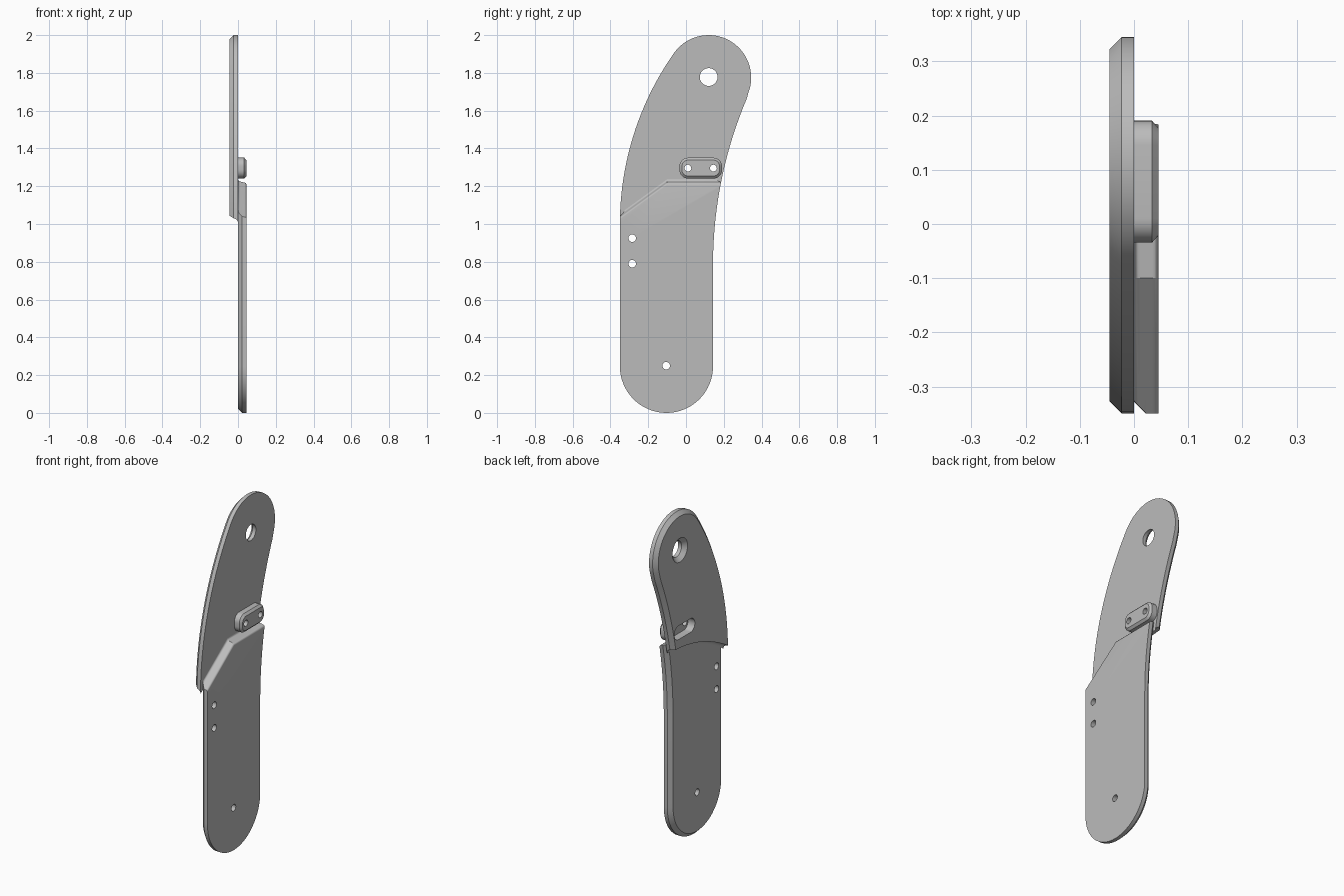
import bpy, bmesh, math
from mathutils import Vector

if "Cube" in bpy.data.objects:
    bpy.data.objects.remove(bpy.data.objects["Cube"], do_unlink=True)

grey = bpy.data.materials.new("plain grey")
grey.use_nodes = True
COLOUR = (0.5, 0.5, 0.5, 1)
grey.diffuse_color = COLOUR
grey.node_tree.nodes["Principled BSDF"].inputs["Base Color"].default_value = COLOUR


def arc(cy, cz, r, start, end, steps):
    """Points (y, z) on an arc, angles in degrees."""
    angles = [math.radians(start + (end - start) * i / steps) for i in range(steps + 1)]
    return [(cy + r * math.cos(a), cz + r * math.sin(a)) for a in angles]


def inset(points, d):
    """Move a counter-clockwise loop inwards by d."""
    result = []
    for i, p in enumerate(points):
        t = Vector(points[(i + 1) % len(points)]) - Vector(points[i - 1])
        t.normalize()
        result.append((p[0] - t.y * d, p[1] + t.x * d))
    return result


def shift(points, dz):
    return [(y, z + dz) for y, z in points]


def loft(name, levels):
    """Solid through (x, loop) levels, capped at both ends."""
    bm = bmesh.new()
    rings = [[bm.verts.new((x, y, z)) for y, z in loop] for x, loop in levels]
    for a, b in zip(rings, rings[1:]):
        for i in range(len(a)):
            j = (i + 1) % len(a)
            bm.faces.new((a[i], a[j], b[j], b[i]))
    bm.faces.new(rings[0])
    bm.faces.new(rings[-1])
    bmesh.ops.recalc_face_normals(bm, faces=bm.faces)
    mesh = bpy.data.meshes.new(name)
    bm.to_mesh(mesh)
    bm.free()
    mesh.materials.append(grey)
    obj = bpy.data.objects.new(name, mesh)
    bpy.context.collection.objects.link(obj)
    return obj


def carve(obj, cutter, operation="DIFFERENCE"):
    """Apply a boolean and remove the cutter."""
    cutter.hide_render = True
    mod = obj.modifiers.new("carve", "BOOLEAN")
    mod.operation, mod.object, mod.solver = operation, cutter, "EXACT"
    graph = bpy.context.evaluated_depsgraph_get()
    mesh = bpy.data.meshes.new_from_object(obj.evaluated_get(graph))
    obj.modifiers.clear()
    obj.data = mesh
    bpy.data.objects.remove(cutter, do_unlink=True)


def drill(obj, y, z, r):
    circle = arc(y, z, r, 0, 345, 23)
    carve(obj, loft("drill", [(-0.1, circle), (0.1, circle)]))


def rounded_bar(cy, cz, width, height, r):
    w, h = width / 2 - r, height / 2 - r
    points = []
    for k, (sy, sz) in enumerate([(1, 1), (-1, 1), (-1, -1), (1, -1)]):
        points += arc(cy + sy * w, cz + sz * h, r, 90 * k, 90 * k + 90, 8)
    return points


# Curved blade outline, counter-clockwise from the bottom
outline = arc(-0.1035, 0.2465, 0.2465, 180, 360, 32)
outline += arc(0.143 + 2.25, 0.785, 2.25, 180, 157, 24)
outline += arc(0.12, 1.775, 0.225, -21, 143, 32)
outline += arc(1.223, 1.0, 1.573, 145.5, 180, 24)


def slab(name, x):
    """Blade plate with its -x rim chamfered."""
    return loft(name, [(x, inset(outline, 0.022)), (x + 0.022, outline), (x + 0.045, outline)])


# Lower plate, ending in a rounded bent step
lower = slab("lower_plate", 0)
below = [(-0.6, -0.2), (0.6, -0.2), (0.6, 1.222), (-0.1, 1.222), (-0.35, 1.04), (-0.6, 0.858)]
levels = [(-0.02, shift(below, 0.015))]
for i in range(5):
    a = math.radians(90 * i / 4)
    levels.append((0.012 - 0.012 * math.cos(a), shift(below, 0.015 - 0.012 * math.sin(a))))
for i in range(5):
    a = math.radians(90 * i / 4)
    levels.append((0.033 + 0.012 * math.sin(a), shift(below, -0.015 + 0.012 * math.cos(a))))
levels.append((0.07, shift(below, -0.015)))
carve(lower, loft("step_cutter", levels), "INTERSECT")
for y, z in [(-0.285, 0.925), (-0.285, 0.79), (-0.105, 0.25)]:
    drill(lower, y, z, 0.02)

# Upper plate, ending in a curved filleted shoulder
upper = slab("upper_plate", -0.045)
above = [(0.6, 2.2), (-0.6, 2.2), (-0.6, 0.92)]
for i in range(17):
    y = -0.36 + 0.6 * i / 16
    above.append((y, 1.205 - 0.175 * ((0.2 - y) / 0.55) ** 2))
above.append((0.6, 1.205))
levels = [(-0.07, above), (-0.025, above)]
for i in range(1, 6):
    a = math.radians(90 * i / 5)
    levels.append((-0.025 + 0.025 * math.sin(a), shift(above, -0.025 + 0.025 * math.cos(a))))
levels.append((0.02, shift(above, -0.025)))
carve(upper, loft("shoulder_cutter", levels), "INTERSECT")

# Countersunk pivot hole and the pocket behind the pad
pivot = [(-0.067, 0.093), (-0.022, 0.047), (0.05, 0.047)]
carve(upper, loft("pivot_cutter", [(x, arc(0.12, 1.778, r, 0, 352.5, 47)) for x, r in pivot]))
pocket = rounded_bar(0.077, 1.295, 0.19, 0.08, 0.0385)
carve(upper, loft("pocket_cutter", [(-0.1, pocket), (0.05, pocket)]))

# Raised pad with two holes
bar = rounded_bar(0.078, 1.296, 0.225, 0.11, 0.045)
pad = loft("raised_pad", [(0, bar), (0.033, bar), (0.045, inset(bar, 0.013))])
for y in (0.01, 0.145):
    drill(pad, y, 1.296, 0.018)

# Smooth curved sides, crisp edges
for obj in (lower, upper, pad):
    bpy.ops.object.select_all(action="DESELECT")
    obj.select_set(True)
    bpy.context.view_layer.objects.active = obj
    bpy.ops.object.shade_smooth_by_angle(angle=math.radians(28))
